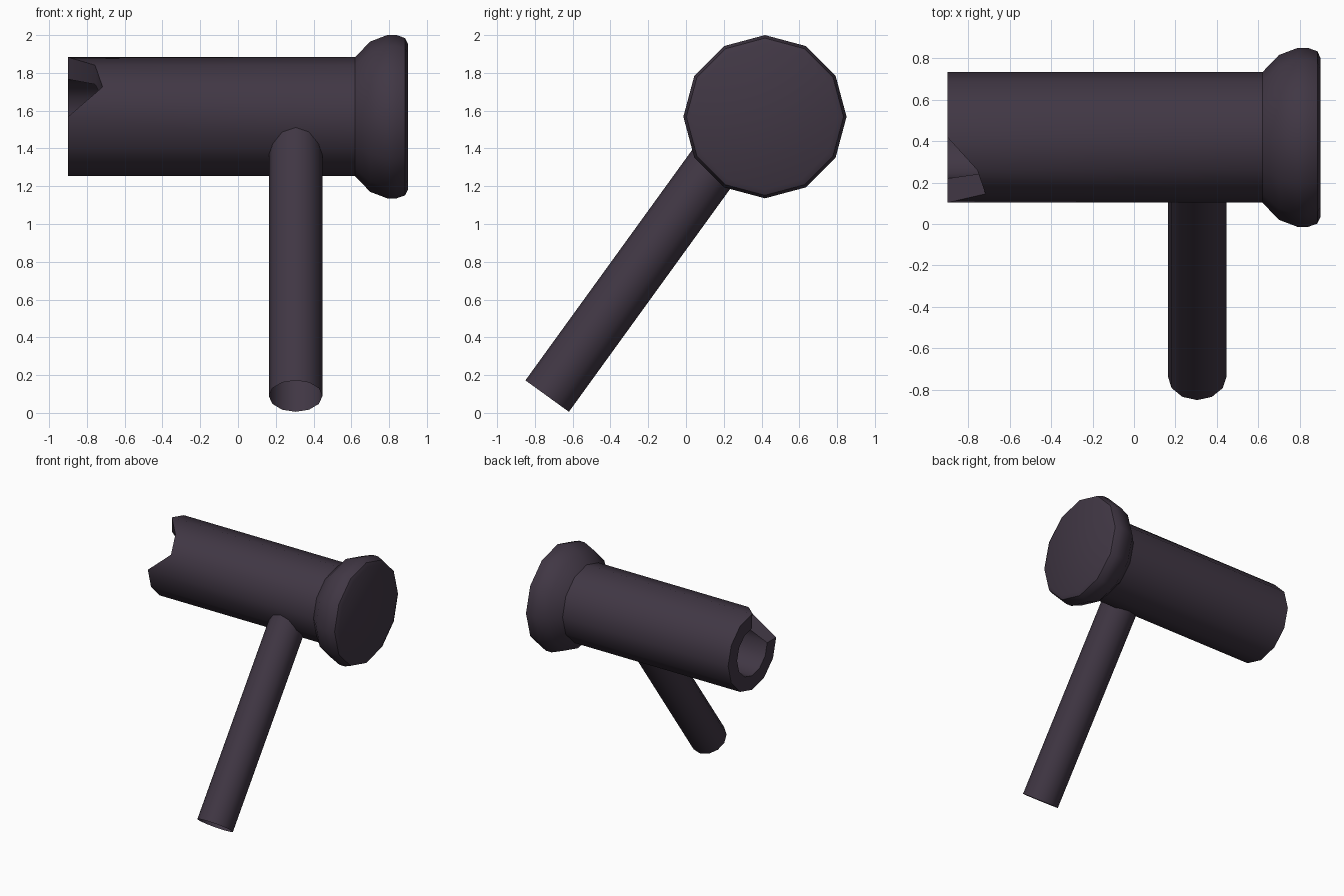
import bpy, bmesh, math
from mathutils import Vector

if "Cube" in bpy.data.objects:
    bpy.data.objects.remove(bpy.data.objects["Cube"])

N = 12
mat = bpy.data.materials.new("dark plum grey")
mat.diffuse_color = (0.052, 0.038, 0.058, 1)
mat.use_nodes = True
mat.node_tree.nodes["Principled BSDF"].inputs["Base Color"].default_value = mat.diffuse_color


def lathe(name, centre, axis, side, profile, cap_start, cap_end, chips={}):
    """Spin (distance, radius) points round an axis; chips moves (ring, step) points along it."""
    axis = Vector(axis).normalized()
    u = Vector(side).normalized()
    v = axis.cross(u)
    bm = bmesh.new()
    rings = []
    for i, (d, r) in enumerate(profile):
        ring = []
        for k in range(N):
            a = 2 * math.pi * k / N
            dd, rr = chips.get((i, k), (d, r))
            ring.append(bm.verts.new(Vector(centre) + axis * dd
                                     + (u * math.cos(a) + v * math.sin(a)) * rr))
        rings.append(ring)
    for a, b in zip(rings, rings[1:]):
        for k in range(N):
            j = (k + 1) % N
            bm.faces.new((a[k], b[k], b[j], a[j]))
    if cap_start:
        bm.faces.new(rings[0])
    if cap_end:
        bm.faces.new(rings[-1])
    bmesh.ops.recalc_face_normals(bm, faces=bm.faces)
    me = bpy.data.meshes.new(name)
    bm.to_mesh(me)
    bm.free()
    me.materials.append(mat)
    ob = bpy.data.objects.new(name, me)
    bpy.context.collection.objects.link(ob)
    bpy.ops.object.select_all(action='DESELECT')
    ob.select_set(True)
    bpy.context.view_layer.objects.active = ob
    bpy.ops.object.shade_smooth_by_angle(angle=math.radians(35))
    return ob


# Barrel: bored, chipped mouth at -x and a flared closed end at +x.
# Steps run from the front (-y) side (k=0) to the top (k=9).
R, B = 0.315, 0.198
lathe("barrel", (0, 0.418, 1.568), (1, 0, 0), (0, -1, 0),
      [(-0.30, B), (-0.90, B), (-0.90, R), (0.62, R), (0.70, 0.398),
       (0.79, 0.432), (0.84, 0.432), (0.885, 0.416), (0.90, 0.385)],
      True, True,
      {(2, 11): (-0.717, R), (2, 10): (-0.757, R),
       (1, 11): (-0.717, B), (1, 10): (-0.757, B)})

# Slanted handle: open tube at the foot, buried in the barrel at the top
lathe("handle", (0.305, -0.735, 0.089), (0, 0.586, 0.81), (1, 0, 0),
      [(0, 0.142), (1.75, 0.142)], False, True)
